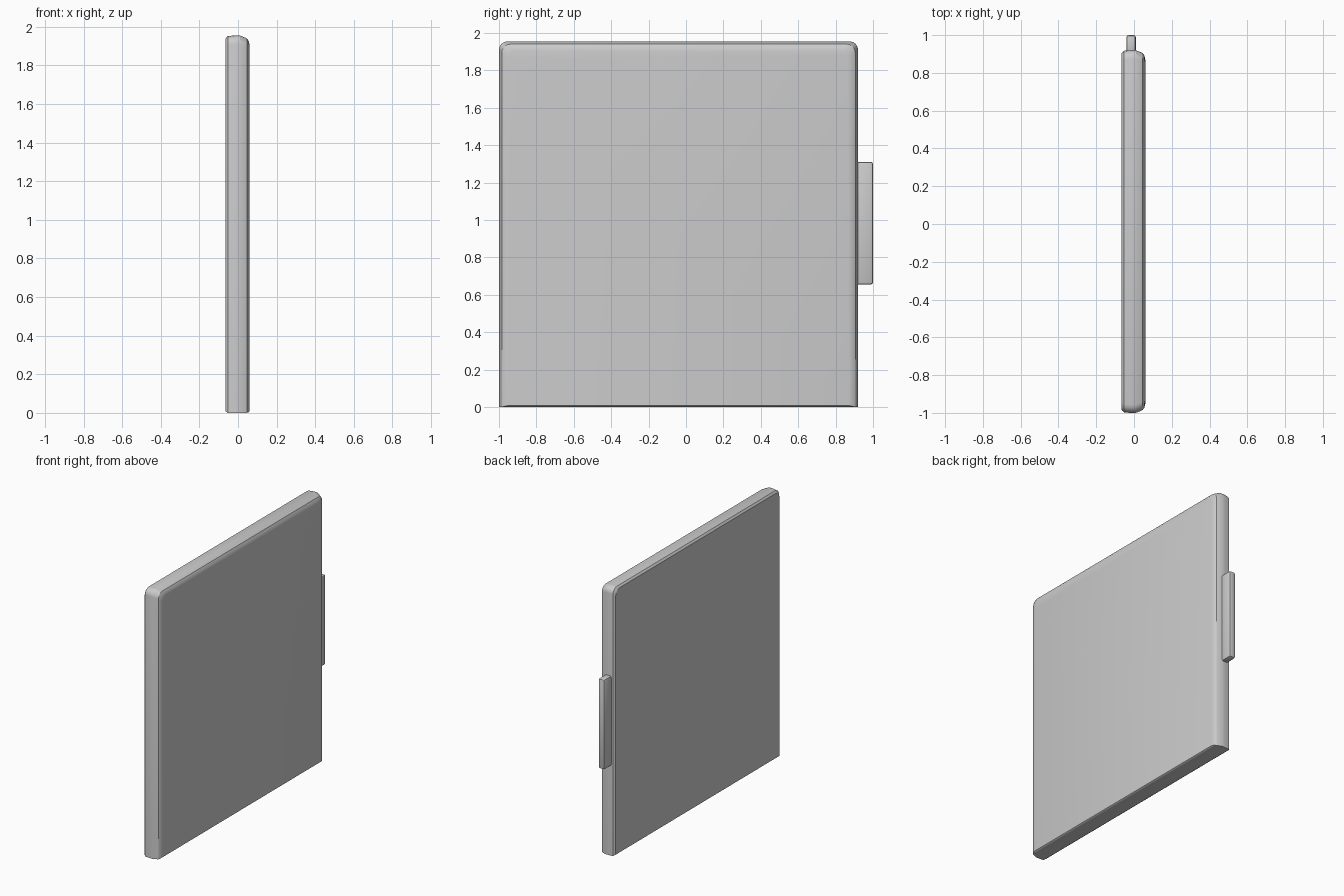
import bpy, bmesh, math

if "Cube" in bpy.data.objects:
    bpy.data.objects.remove(bpy.data.objects["Cube"])

Y0, Y1, TOP = -1.0, 0.92, 1.955


def outline(inset, low):
    """Square-bottomed outline with rounded top corners, inset by a margin."""
    a, b, t = Y0 + inset, Y1 - inset, TOP - inset
    r = 0.045
    pts = [(a, low), (b, low)]
    for cy, start in ((b - r, 0), (a + r, 90)):
        for i in range(5):
            ang = math.radians(start + i * 22.5)
            pts.append((cy + r * math.cos(ang), t - r + r * math.sin(ang)))
    return pts


def finish(name, bm, angle):
    bmesh.ops.recalc_face_normals(bm, faces=bm.faces)
    me = bpy.data.meshes.new(name)
    bm.to_mesh(me)
    bm.free()
    ob = bpy.data.objects.new(name, me)
    bpy.context.collection.objects.link(ob)
    bpy.ops.object.select_all(action='DESELECT')
    ob.select_set(True)
    bpy.context.view_layer.objects.active = ob
    bpy.ops.object.shade_smooth_by_angle(angle=math.radians(angle))
    return ob


# Slab: outline lofted through its thickness, softer edge on the +x side
sections = [(-0.065, 0.016, 0.008), (-0.053, 0.003, 0.0), (-0.02, 0.0, 0.0),
            (0.01, 0.0, 0.0), (0.046, 0.015, 0.0), (0.055, 0.028, 0.004),
            (0.06, 0.05, 0.008)]
bm = bmesh.new()
rings = [[bm.verts.new((x, y, z)) for y, z in outline(ins, low)]
         for x, ins, low in sections]
for p, q in zip(rings, rings[1:]):
    for i in range(len(p)):
        j = (i + 1) % len(p)
        bm.faces.new((p[i], p[j], q[j], q[i]))
bm.faces.new(rings[0])
bm.faces.new(rings[-1])
finish("panel", bm, 30)

# Side tab: thin bevelled block on the +y edge
bm = bmesh.new()
bmesh.ops.create_cube(bm, size=1)
for v in bm.verts:
    v.co = (-0.015 + v.co.x * 0.05, 0.95 + v.co.y * 0.1, 0.983 + v.co.z * 0.656)
bmesh.ops.bevel(bm, geom=bm.edges[:], offset=0.012, segments=2, profile=0.5,
                affect='EDGES')
finish("side_tab", bm, 30)
